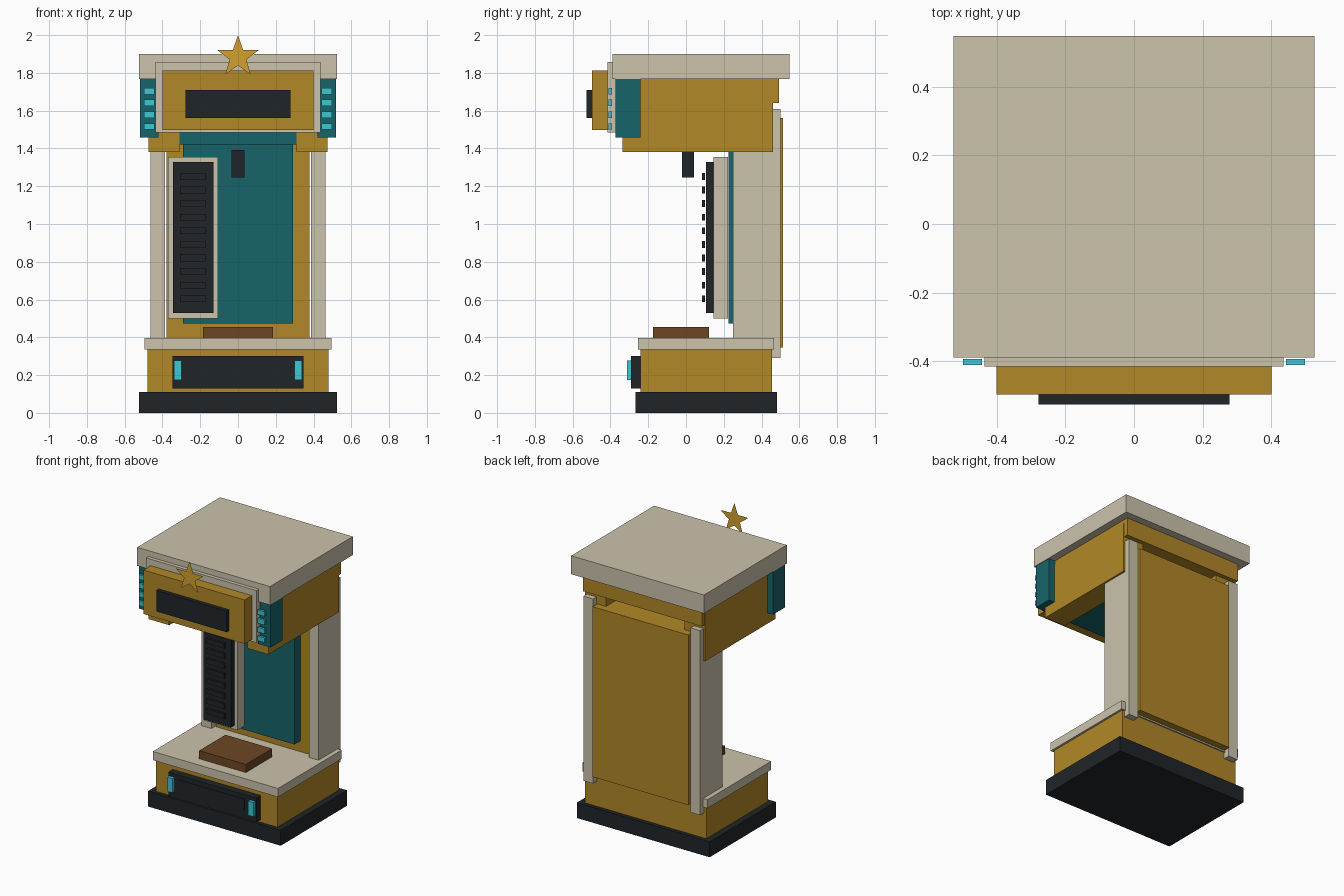
import bpy, bmesh, math

if "Cube" in bpy.data.objects:
    bpy.data.objects.remove(bpy.data.objects["Cube"])


def material(name, rgb):
    # sRGB 0-255 to linear viewport colour
    m = bpy.data.materials.new(name)
    m.diffuse_color = [((c / 255 + 0.055) / 1.055) ** 2.4 for c in rgb] + [1]
    m.use_nodes = True
    m.node_tree.nodes["Principled BSDF"].inputs["Base Color"].default_value = m.diffuse_color
    return m


MUSTARD = material("mustard", (178, 136, 40))
BEIGE = material("beige", (204, 195, 172))
TEAL = material("teal", (22, 100, 106))
DARK = material("charcoal", (33, 37, 40))
CYAN = material("cyan", (60, 200, 212))
GOLD = material("gold", (212, 160, 48))
BROWN = material("brown", (108, 70, 36))


def finish(name, bm, mat):
    me = bpy.data.meshes.new(name)
    bm.to_mesh(me)
    bm.free()
    me.materials.append(mat)
    ob = bpy.data.objects.new(name, me)
    bpy.context.collection.objects.link(ob)
    return ob


def box(name, x, y, z, mat):
    # box from (min, max) ranges
    bm = bmesh.new()
    bmesh.ops.create_cube(bm, size=1)
    for v in bm.verts:
        v.co = [(a + b) / 2 + c * (b - a) for (a, b), c in zip((x, y, z), v.co)]
    return finish(name, bm, mat)


def wide(name, half, y, z, mat):
    # box centred on x = 0
    return box(name, (-half, half), y, z, mat)


def pair(name, x, y, z, mat):
    # mirrored left and right boxes
    box(name + "_right", x, y, z, mat)
    box(name + "_left", (-x[1], -x[0]), y, z, mat)


# base and counter
wide("plinth", 0.525, (-0.267, 0.483), (0, 0.11), DARK)
wide("base_cabinet", 0.48, (-0.24, 0.455), (0.11, 0.335), MUSTARD)
wide("counter", 0.495, (-0.255, 0.465), (0.335, 0.397), BEIGE)
wide("base_front_panel", 0.348, (-0.29, -0.24), (0.13, 0.302), DARK)
wide("base_inset_panel", 0.255, (-0.295, -0.29), (0.185, 0.27), DARK)
pair("base_light", (0.3, 0.34), (-0.313, -0.29), (0.175, 0.277), CYAN)
wide("seat_pad", 0.185, (-0.175, 0.122), (0.397, 0.455), BROWN)

# walls and back
pair("side_wall", (0.386, 0.462), (0.25, 0.5), (0.29, 1.61), BEIGE)
wide("back_wall", 0.379, (0.29, 0.514), (0.345, 1.562), MUSTARD)
wide("back_cushion", 0.29, (0.225, 0.295), (0.473, 1.42), TEAL)

# slatted panel on the left
box("slat_frame", (-0.37, -0.105), (0.145, 0.222), (0.5, 1.356), BEIGE)
box("slat_board", (-0.345, -0.13), (0.105, 0.146), (0.528, 1.327), DARK)
for i in range(10):
    z = 0.604 + 0.072 * i
    box(f"slat_{i + 1}", (-0.308, -0.17), (0.085, 0.1),
        (z - 0.018, z + 0.018), DARK)

# hanging fixture
wide("hanging_fixture", 0.034, (-0.022, 0.042), (1.247, 1.393), DARK)

# canopy
pair("canopy_side", (0.31, 0.475), (-0.335, 0.461), (1.38, 1.738), MUSTARD)
wide("canopy_top", 0.47, (-0.34, 0.492), (1.64, 1.77), MUSTARD)
wide("ceiling_panel", 0.31, (-0.335, 0.29), (1.42, 1.5), TEAL)
wide("roof", 0.525, (-0.389, 0.547), (1.768, 1.9), BEIGE)
pair("corner_block", (0.42, 0.52), (-0.374, -0.242), (1.457, 1.768), TEAL)
for i in range(4):
    z = 1.516 + 0.0625 * i
    pair(f"corner_light_{i + 1}", (0.443, 0.498), (-0.41, -0.393),
         (z - 0.017, z + 0.017), CYAN)

# header sign
wide("header_frame", 0.436, (-0.415, -0.335), (1.484, 1.858), BEIGE)
wide("header_board", 0.4, (-0.497, -0.41), (1.498, 1.812), MUSTARD)
wide("header_screen", 0.278, (-0.526, -0.497), (1.56, 1.71), DARK)

# flat star
bm = bmesh.new()
points = []
for i in range(10):
    r = 0.046 if i % 2 else 0.115
    a = math.pi / 2 + i * math.pi / 5
    points.append(bm.verts.new((r * math.cos(a), -0.547, 1.885 + r * math.sin(a))))
bm.faces.new(points)
finish("star", bm, GOLD)
